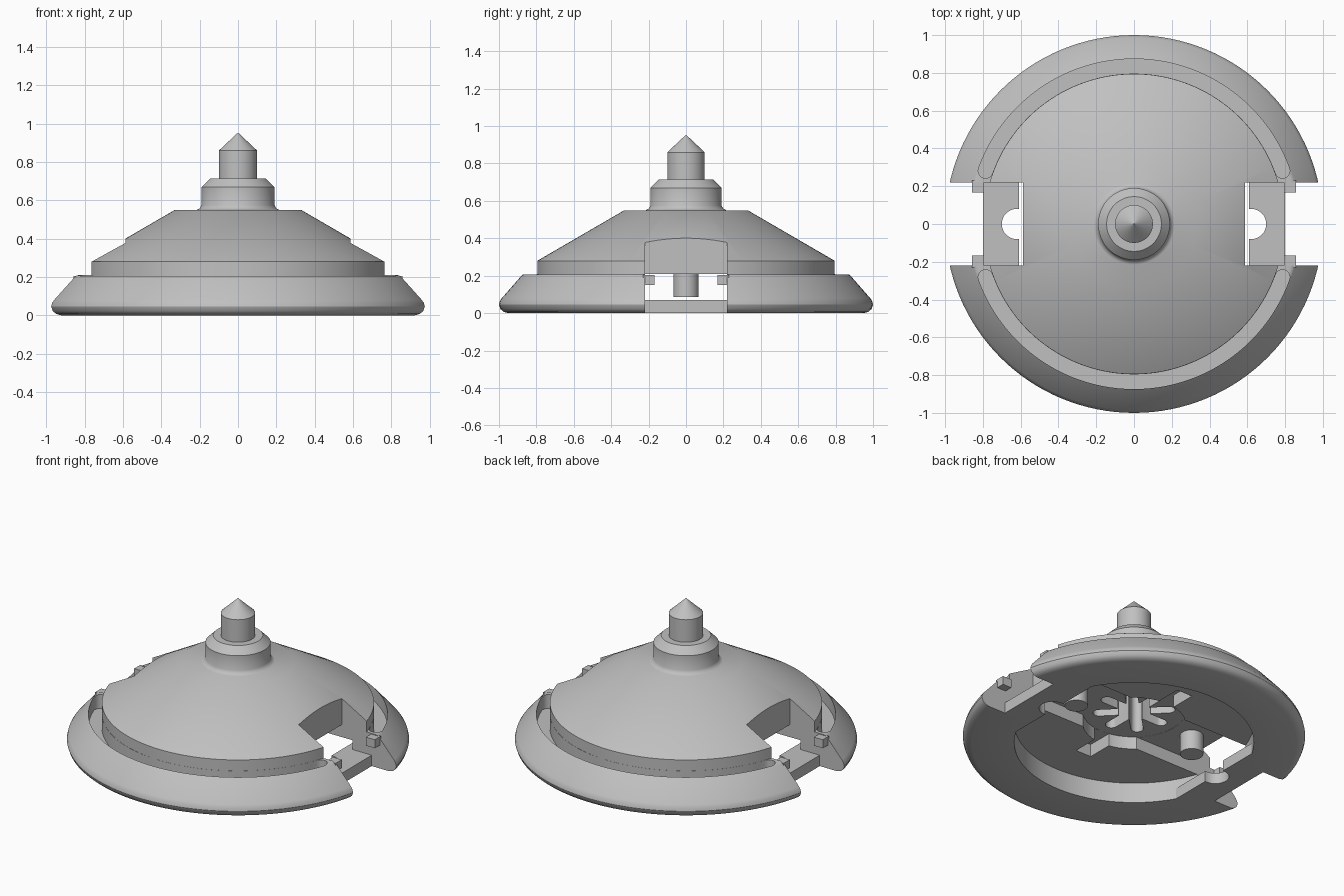
import bpy, bmesh, math
from mathutils import Matrix

cube = bpy.data.objects.get("Cube")
if cube:
    bpy.data.objects.remove(cube, do_unlink=True)

grey = bpy.data.materials.new("plain_grey")
grey.use_nodes = True
grey.diffuse_color = (0.53, 0.53, 0.53, 1)
grey.node_tree.nodes["Principled BSDF"].inputs["Base Color"].default_value = (0.53, 0.53, 0.53, 1)


def finish(name, bm):
    bmesh.ops.remove_doubles(bm, verts=bm.verts, dist=1e-5)
    bmesh.ops.recalc_face_normals(bm, faces=bm.faces)
    mesh = bpy.data.meshes.new(name)
    bm.to_mesh(mesh)
    bm.free()
    mesh.materials.append(grey)
    obj = bpy.data.objects.new(name, mesh)
    bpy.context.collection.objects.link(obj)
    return obj


def lathe(name, profile, steps=128):
    bm = bmesh.new()
    verts = [bm.verts.new((r, 0, z)) for r, z in profile]
    edges = [bm.edges.new(pair) for pair in zip(verts, verts[1:])]
    bmesh.ops.spin(bm, geom=verts + edges, cent=(0, 0, 0), axis=(0, 0, 1),
                   angle=math.tau, steps=steps)
    return finish(name, bm)


def prism(name, outline, z0, z1):
    bm = bmesh.new()
    face = bm.faces.new([bm.verts.new((x, y, z0)) for x, y in outline])
    top = bmesh.ops.extrude_face_region(bm, geom=[face])["geom"]
    bmesh.ops.translate(bm, vec=(0, 0, z1 - z0),
                        verts=[v for v in top if isinstance(v, bmesh.types.BMVert)])
    return finish(name, bm)


def box(x0, x1, y0, y1):
    return [(x0, y0), (x1, y0), (x1, y1), (x0, y1)]


def arc(cx, cy, r, a0, a1, n):
    return [(cx + r * math.cos(a0 + (a1 - a0) * i / n),
             cy + r * math.sin(a0 + (a1 - a0) * i / n)) for i in range(n + 1)]


def circle(r, cx=0, n=48):
    return arc(cx, 0, r, 0, math.tau, n)[:-1]


def cut(target, cutter):
    mod = target.modifiers.new("cut", 'BOOLEAN')
    mod.operation, mod.solver, mod.object = 'DIFFERENCE', 'EXACT', cutter
    bpy.context.view_layer.objects.active = target
    bpy.ops.object.modifier_apply(modifier=mod.name)
    bpy.data.objects.remove(cutter, do_unlink=True)


# Main housing: shallow hollow underneath, rim, dome, collar and pointed spindle
housing = lathe("domed_housing", [
    (0, 0.13), (0.70, 0.13), (0.70, 0), (0.95, 0), (0.975, 0.007), (0.992, 0.022),
    (1, 0.045), (0.995, 0.065), (0.985, 0.08), (0.88, 0.2), (0.872, 0.207), (0.86, 0.21),
    (0.795, 0.21), (0.795, 0.28), (0.33, 0.55), (0.215, 0.55), (0.2, 0.558), (0.19, 0.575),
    (0.19, 0.67), (0.145, 0.715), (0.1, 0.715), (0.1, 0.86), (0.002, 0.952), (0, 0.952)])

# Side notches
for s in (-1, 1):
    cut(housing, prism("notch_cutter", box(s * 0.587, s * 1.2, -0.22, 0.22), -0.1, 0.9))

# Curved grooves between rim and dome, with rounded ends
r_in, r_out = 0.796, 0.874
r_mid, r_end = (r_in + r_out) / 2, (r_out - r_in) / 2
a0 = math.tau * 7 / 128
a1 = math.pi - a0
for s in (-1, 1):
    line = arc(0, 0, r_out, a0, a1, 50)
    line += arc(r_mid * math.cos(a1), r_mid * math.sin(a1), r_end, a1, a1 + math.pi, 10)[1:-1]
    line += arc(0, 0, r_in, a1, a0, 50)
    line += arc(r_mid * math.cos(a0), r_mid * math.sin(a0), r_end, a0 - math.pi, a0, 10)[1:-1]
    cut(housing, prism("groove_cutter", [(x, s * y) for x, y in line], 0.12, 0.26))

# Recessed channels and round hub in the underside
cut(housing, prism("long_channel_cutter", box(-0.6, 0.6, -0.2195, 0.2195), 0.08, 0.21))
cut(housing, prism("cross_channel_cutter", box(-0.055, 0.055, -0.46, 0.46), 0.08, 0.2105))
cut(housing, prism("hub_cutter", circle(0.3), 0.08, 0.211))

# Star socket running up into the dome
cut(housing, prism("socket_cutter", circle(0.1), 0.15, 0.46))
for i in range(4):
    slot = arc(0.205, 0, 0.036, -math.pi / 2, math.pi / 2, 8)
    slot += [(-x, -y) for x, y in slot]
    cutter = prism("slot_cutter", slot, 0.15, 0.455 - i * 0.001)
    cutter.data.transform(Matrix.Rotation(i * math.pi / 4, 4, 'Z'))
    cut(housing, cutter)

parts = [housing]
for s, side in ((1, "left"), (-1, "right")):
    # Bridge plate with a half-round bite
    bite = [(0.61, -0.22), (0.61, -0.08)]
    bite += arc(0.62, 0, 0.08, -math.pi / 2, math.pi / 2, 16)
    bite += [(0.61, 0.08), (0.61, 0.22), (0.8, 0.22), (0.8, -0.22)]
    parts.append(prism(side + "_bridge_plate", [(s * x, y) for x, y in bite], 0, 0.07))
    # Round pin under the dome
    parts.append(prism(side + "_pin", circle(0.068, s * 0.44, 32), 0.085, 0.3))
    for t, end in ((1, "back"), (-1, "front")):
        # Small catch blocks at the notch corners
        parts.append(prism(side + "_" + end + "_catch",
                           box(s * 0.795, s * 0.858, t * 0.168, t * 0.23), 0.15, 0.205))
        # Plate shoulders that reach across to the hollow's wall
        parts.append(prism(side + "_" + end + "_plate_shoulder",
                           box(s * 0.61, s * 0.67, t * 0.22, t * 0.375), 0, 0.07))

# Smooth round surfaces, keep edges sharp
bpy.ops.object.select_all(action='DESELECT')
for part in parts:
    part.select_set(True)
bpy.context.view_layer.objects.active = housing
bpy.ops.object.shade_smooth_by_angle(angle=math.radians(32))
